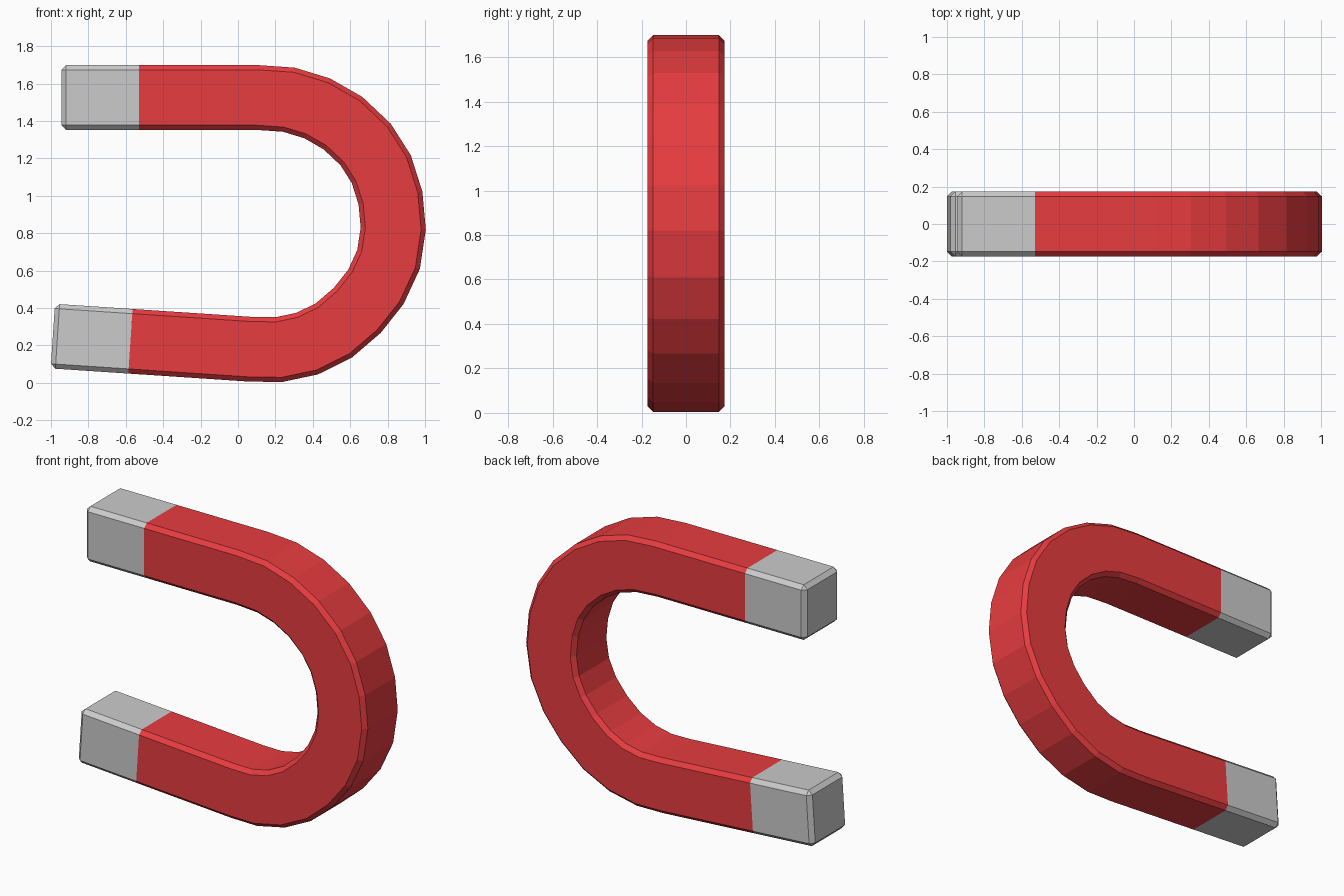
import bpy, bmesh, math
from mathutils import Vector

if "Cube" in bpy.data.objects:
    bpy.data.objects.remove(bpy.data.objects["Cube"])

HALF = 0.173      # half thickness of the square bar
CHAMFER = 0.025

# Centre line of the bend, as (x, z), from upper leg round to lower leg
BEND = [(0.10, 1.526), (0.272, 1.514), (0.423, 1.468), (0.561, 1.389),
        (0.682, 1.275), (0.766, 1.143), (0.815, 0.989), (0.83, 0.825),
        (0.805, 0.66), (0.737, 0.513), (0.638, 0.388), (0.512, 0.28),
        (0.37, 0.21), (0.219, 0.178), (0.065, 0.18)]
UPPER_SEAM, UPPER_END = (-0.53, 1.526), (-0.945, 1.526)
LOWER_SEAM, LOWER_END = (-0.575, 0.2225), (-0.99, 0.25)


def square_bar(name, path, cap_end=False, colour=None):
    """Sweep a square along an x-z path with mitred joints, then chamfer."""
    pts = [Vector(p) for p in path]
    dirs = [(b - a).normalized() for a, b in zip(pts, pts[1:])]
    bm = bmesh.new()
    rings = []
    for i, p in enumerate(pts):
        d0, d1 = dirs[max(i - 1, 0)], dirs[min(i, len(dirs) - 1)]
        d = (d0 + d1).normalized()
        n = Vector((-d.y, d.x)) * HALF / d.dot(d0)
        rings.append([bm.verts.new((p.x + s * n.x, y * HALF, p.y + s * n.y))
                      for s, y in ((-1, -1), (1, -1), (1, 1), (-1, 1))])
    for r0, r1 in zip(rings, rings[1:]):
        for k in range(4):
            j = (k + 1) % 4
            bm.faces.new((r0[k], r0[j], r1[j], r1[k]))
    if cap_end:
        bm.faces.new(rings[-1])
    bmesh.ops.recalc_face_normals(bm, faces=bm.faces)
    sharp = [e for e in bm.edges if len(e.link_faces) == 2
             and e.calc_face_angle() > math.radians(60)]
    bmesh.ops.bevel(bm, geom=sharp, offset=CHAMFER, offset_type='OFFSET',
                    segments=1, profile=0.5, affect='EDGES')
    mesh = bpy.data.meshes.new(name)
    bm.to_mesh(mesh)
    bm.free()
    obj = bpy.data.objects.new(name, mesh)
    bpy.context.collection.objects.link(obj)
    if colour:
        mat = bpy.data.materials.new(name + "_paint")
        mat.diffuse_color = colour
        mat.use_nodes = True
        mat.node_tree.nodes["Principled BSDF"].inputs["Base Color"].default_value = mat.diffuse_color
        mesh.materials.append(mat)
    return obj


# Red horseshoe body
square_bar("horseshoe_body", [UPPER_SEAM] + BEND + [LOWER_SEAM],
           colour=(0.8, 0.045, 0.05, 1))

# Bare metal pole tips
square_bar("upper_tip", [UPPER_SEAM, UPPER_END], cap_end=True)
square_bar("lower_tip", [LOWER_SEAM, LOWER_END], cap_end=True)
